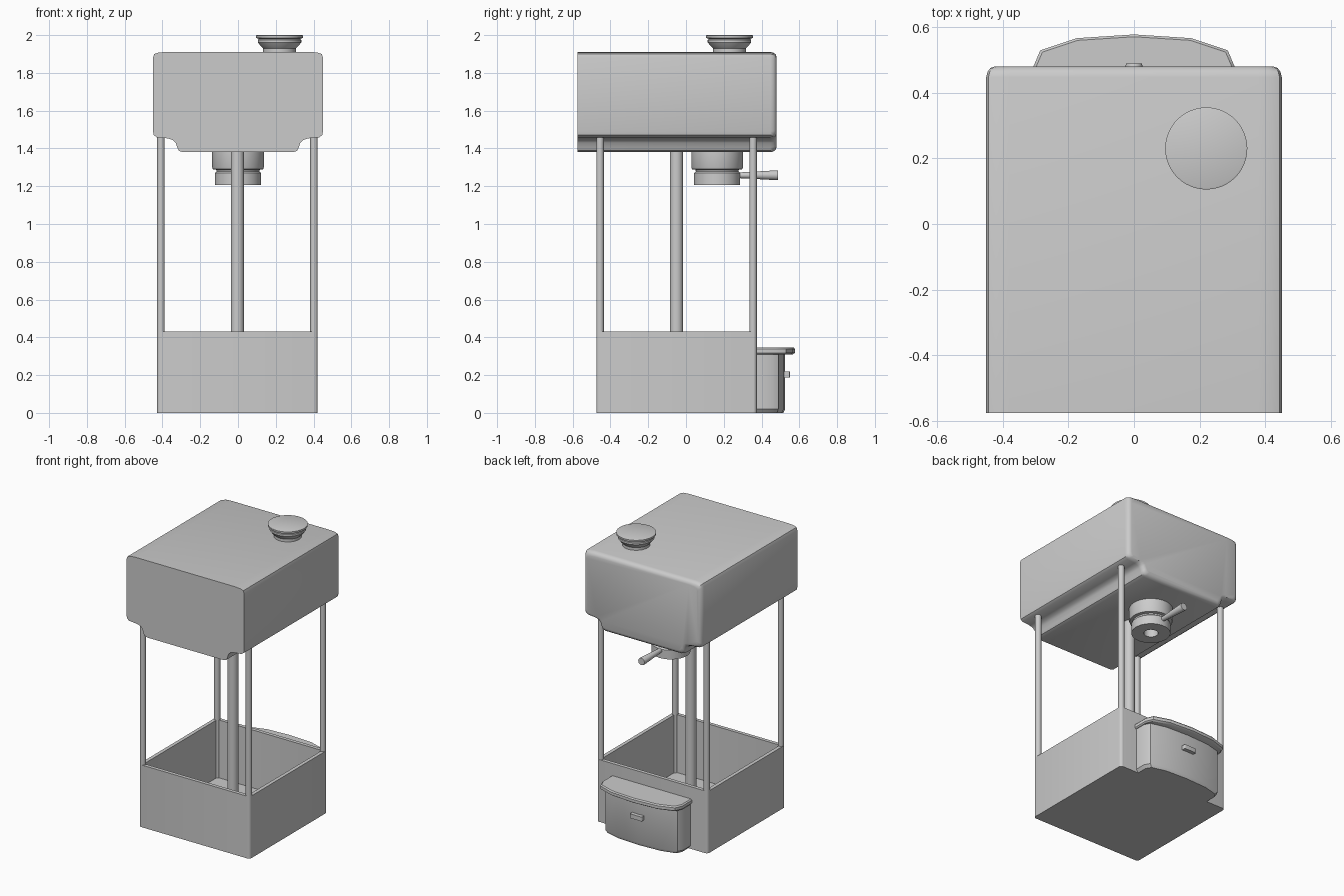
import bpy
from math import cos, sin, pi, radians

if "Cube" in bpy.data.objects:
    bpy.data.objects.remove(bpy.data.objects["Cube"])


def loft(name, rings, angle=35):
    """Skin a stack of equal-length point rings and cap both ends."""
    n = len(rings[0])
    verts = [p for r in rings for p in r]
    faces = [(a * n + i, a * n + (i + 1) % n, (a + 1) * n + (i + 1) % n, (a + 1) * n + i)
             for a in range(len(rings) - 1) for i in range(n)]
    faces += [tuple(reversed(range(n))), tuple(range(len(verts) - n, len(verts)))]
    me = bpy.data.meshes.new(name)
    me.from_pydata(verts, [], faces)
    ob = bpy.data.objects.new(name, me)
    bpy.context.collection.objects.link(ob)
    bpy.ops.object.select_all(action='DESELECT')
    ob.select_set(True)
    bpy.context.view_layer.objects.active = ob
    bpy.ops.object.mode_set(mode='EDIT')
    bpy.ops.mesh.select_all(action='SELECT')
    bpy.ops.mesh.normals_make_consistent(inside=False)
    bpy.ops.object.mode_set(mode='OBJECT')
    bpy.ops.object.shade_smooth_by_angle(angle=radians(angle))
    return ob


def lathe(name, cx, cy, profile, n=48):
    """Turn an (r, z) profile about a vertical axis."""
    return loft(name, [[(cx + r * cos(2 * pi * i / n), cy + r * sin(2 * pi * i / n), z)
                        for i in range(n)] for r, z in profile])


def rounded_rect(cx, cy, hx, hy, r, z, seg=4):
    pts = []
    for q, (sx, sy) in enumerate([(1, 1), (-1, 1), (-1, -1), (1, -1)]):
        for i in range(seg + 1):
            a = (q + i / seg) * pi / 2
            pts.append((cx + sx * (hx - r) + r * cos(a), cy + sy * (hy - r) + r * sin(a), z))
    return pts


X0, Y0 = -0.003, -0.05

# open-topped base bin
loft("base_bin", [rounded_rect(X0, Y0, h, h, r, z) for h, r, z in
                  [(0.425, 0.02, 0), (0.425, 0.02, 0.43), (0.4, 0.012, 0.43), (0.4, 0.012, 0.03)]])

# corner posts and central column
for sx, xn in ((-1, "left"), (1, "right")):
    for sy, yn in ((-1, "front"), (1, "back")):
        lathe(f"{yn}_{xn}_post", X0 + sx * 0.405, Y0 + sy * 0.405,
              [(0.02, 0.01), (0.02, 1.47)], 20)
lathe("central_column", X0, Y0, [(0.035, 0.02), (0.035, 1.39)], 32)

# head housing: stepped profile run front to back, rounded at the back end
half = [(0.38, 1.911), (0.42, 1.908), (0.443, 1.9), (0.45, 1.88), (0.45, 1.49), (0.446, 1.47),
        (0.43, 1.459), (0.37, 1.453), (0.345, 1.445), (0.33, 1.43), (0.322, 1.405),
        (0.313, 1.388), (0.293, 1.38)]
profile = half + [(-x, z) for x, z in reversed(half)]
rings = []
for y, d in ((-0.575, 0), (0.447, 0), (0.463, 0.004), (0.475, 0.013), (0.48, 0.028)):
    rings.append([(x * (1 - d / 0.45), y, 1.645 + (z - 1.645) * (1 - d / 0.265))
                  for x, z in profile])
loft("head_housing", rings)

# filler cap on top
lathe("filler_cap", 0.22, 0.23, [(0.087, 1.9), (0.087, 1.93), (0.1, 1.942), (0.115, 1.962),
                                 (0.115, 1.975), (0.108, 1.98), (0.124, 1.985),
                                 (0.125, 1.998), (0.12, 2.0)])

# outlet under the head, with a bored hole
lathe("outlet", 0, 0.165, [(0.137, 1.385), (0.137, 1.3), (0.133, 1.29), (0.114, 1.287),
                           (0.113, 1.278), (0.122, 1.27), (0.122, 1.22), (0.122, 1.207),
                           (0.045, 1.207), (0.045, 1.28)])

# tapered handle pointing to the back
loft("outlet_handle", [[(r * cos(2 * pi * i / 24), y, 1.258 + r * sin(2 * pi * i / 24))
                        for i in range(24)]
                       for y, r in ((0.25, 0.015), (0.3, 0.016), (0.48, 0.026), (0.488, 0.024))])


def bow(w, d, z):
    """Outline with a straight side on the base and a bowed back edge."""
    pts = [(1, 0), (1, 0.52), (0.93, 0.765), (0.57, 0.945), (0, 1)]
    pts += [(-u, v) for u, v in reversed(pts[:-1])]
    return [(u * w, 0.37 + v * d, z) for u, v in pts]


# collecting drawer at the back, its lid and pull
loft("drawer", [bow(0.28, 0.145, 0.0), bow(0.296, 0.155, 0.02), bow(0.296, 0.155, 0.32)])
loft("drawer_lid", [bow(0.3, 0.195, 0.31), bow(0.307, 0.207, 0.318),
                    bow(0.307, 0.207, 0.338), bow(0.3, 0.2, 0.346)])
loft("drawer_pull", [rounded_rect(0, 0.533, 0.045, 0.017, 0.006, z) for z in (0.188, 0.218)])
